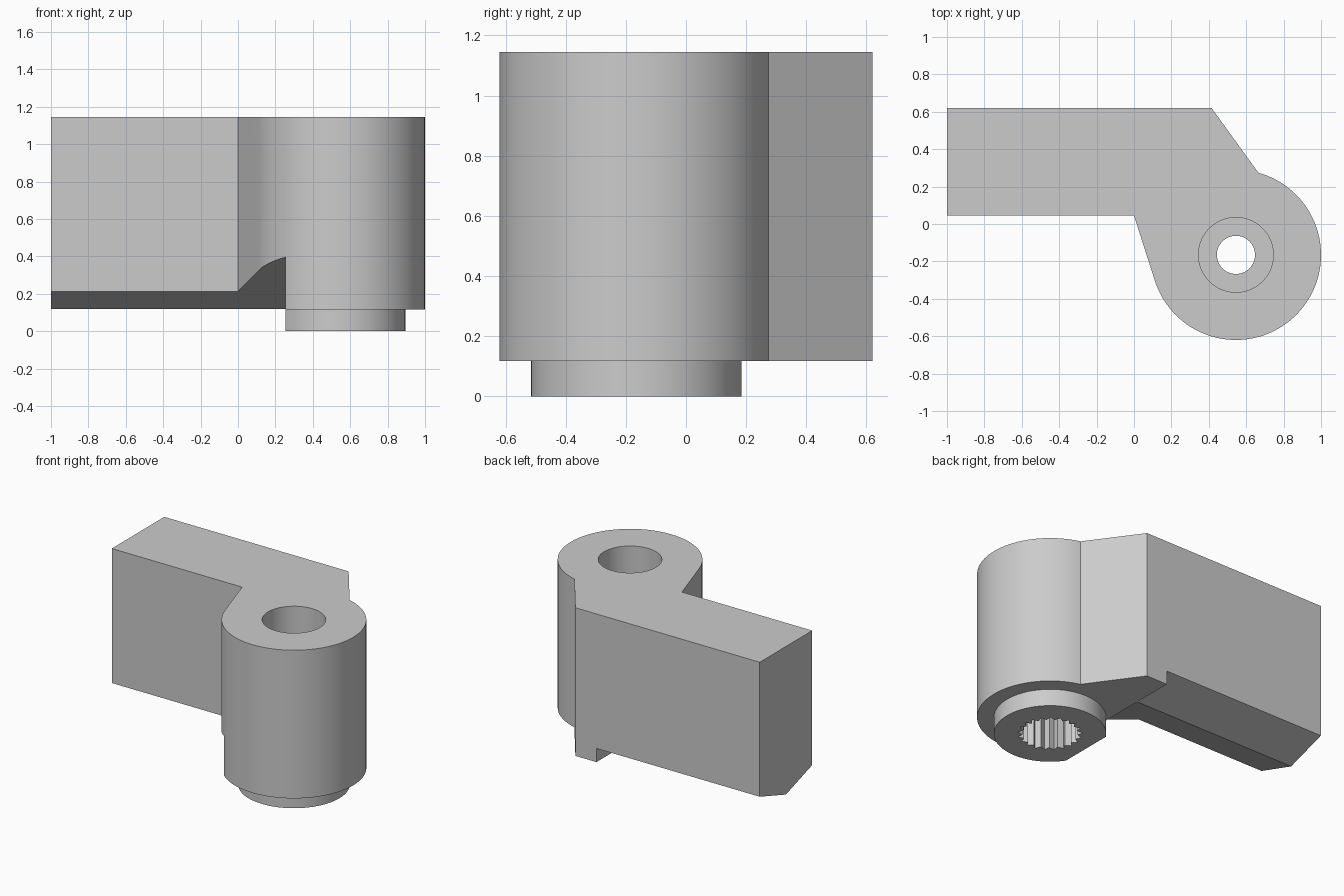
import bpy, bmesh
from math import sin, cos, tan, pi, radians, atan2, acos, hypot
from mathutils import Matrix, Vector

if "Cube" in bpy.data.objects:
    bpy.data.objects.remove(bpy.data.objects["Cube"], do_unlink=True)

grey = bpy.data.materials.new("plain_grey")
grey.use_nodes = True
grey.diffuse_color = (0.6, 0.6, 0.6, 1)
grey.node_tree.nodes["Principled BSDF"].inputs["Base Color"].default_value = (0.6, 0.6, 0.6, 1)

CX, CY = 0.545, -0.165      # hub axis
HUB_R, BOSS_R = 0.455, 0.35
BASE, TOP = 0.117, 1.145
FRONT, BACK = 0.045, 0.62


def arc(radius, start=0.0, end=2 * pi, steps=96, closed=True):
    count = steps if closed else steps + 1
    return [(CX + radius * cos(start + (end - start) * i / steps),
             CY + radius * sin(start + (end - start) * i / steps)) for i in range(count)]


def prism(name, outline, low, high, matrix=Matrix()):
    """Extrude a flat outline from low to high along its local z."""
    bm = bmesh.new()
    face = bm.faces.new([bm.verts.new((x, y, low)) for x, y in outline])
    top = bmesh.ops.extrude_face_region(bm, geom=[face])["geom"]
    moved = [v for v in top if isinstance(v, bmesh.types.BMVert)]
    bmesh.ops.translate(bm, verts=moved, vec=(0, 0, high - low))
    bmesh.ops.transform(bm, matrix=matrix, verts=bm.verts)
    bmesh.ops.recalc_face_normals(bm, faces=bm.faces)
    mesh = bpy.data.meshes.new(name)
    bm.to_mesh(mesh)
    bm.free()
    mesh.materials.append(grey)
    obj = bpy.data.objects.new(name, mesh)
    bpy.context.collection.objects.link(obj)
    return obj


def combine(target, tool, operation):
    """Apply a boolean and remove the tool."""
    tool.hide_render = True
    bpy.context.view_layer.objects.active = target
    mod = target.modifiers.new("boolean", "BOOLEAN")
    mod.operation, mod.object, mod.solver = operation, tool, "EXACT"
    bpy.ops.object.modifier_apply(modifier=mod.name)
    bpy.data.objects.remove(tool, do_unlink=True)


# Arm and hub share one outline, with a web tangent to the hub
dx, dy = -CX, FRONT - CY
tangent = atan2(dy, dx) + acos(HUB_R / hypot(dx, dy))
hub_arc = arc(HUB_R, tangent, radians(434.7), 72, closed=False)
outline = [(-1, FRONT), (0, FRONT)] + hub_arc + [(0.415, BACK), (-1, BACK)]
body = prism("arm_and_hub", outline, BASE, TOP)

# Round boss below the hub
combine(body, prism("boss", arc(BOSS_R), 0, 0.3), "UNION")

# Shallow V underside left of the hub, which also cuts a flat on the boss
ridge = (FRONT + BACK) / 2
slope = tan(radians(18.2))
reach = 1.2
yz_to_world = Matrix(((0, 0, 1, 0), (1, 0, 0, 0), (0, 1, 0, 0), (0, 0, 0, 1)))
vee = [(ridge - reach, -0.5), (ridge + reach, -0.5), (ridge + reach, BASE + slope * reach),
       (ridge, BASE + 0.0005), (ridge - reach, BASE + slope * reach)]
combine(body, prism("underside_cutter", vee, -1.5, 0.253, yz_to_world), "DIFFERENCE")

# Recess from above, screw bore and toothed socket from below
combine(body, prism("recess_cutter", arc(0.2), 0.7, 1.5), "DIFFERENCE")
combine(body, prism("bore_cutter", arc(0.102, steps=64), -0.5, 1.5), "DIFFERENCE")
TEETH = 21
socket = []
for i in range(TEETH * 2):
    r = 0.203 if i % 2 == 0 else 0.172
    a = pi * i / TEETH
    socket.append((CX + r * cos(a), CY + r * sin(a)))
combine(body, prism("socket_cutter", socket, -0.5, 0.45), "DIFFERENCE")

bpy.ops.object.select_all(action="DESELECT")
body.select_set(True)
bpy.context.view_layer.objects.active = body
bpy.ops.object.shade_smooth_by_angle(angle=radians(25))
